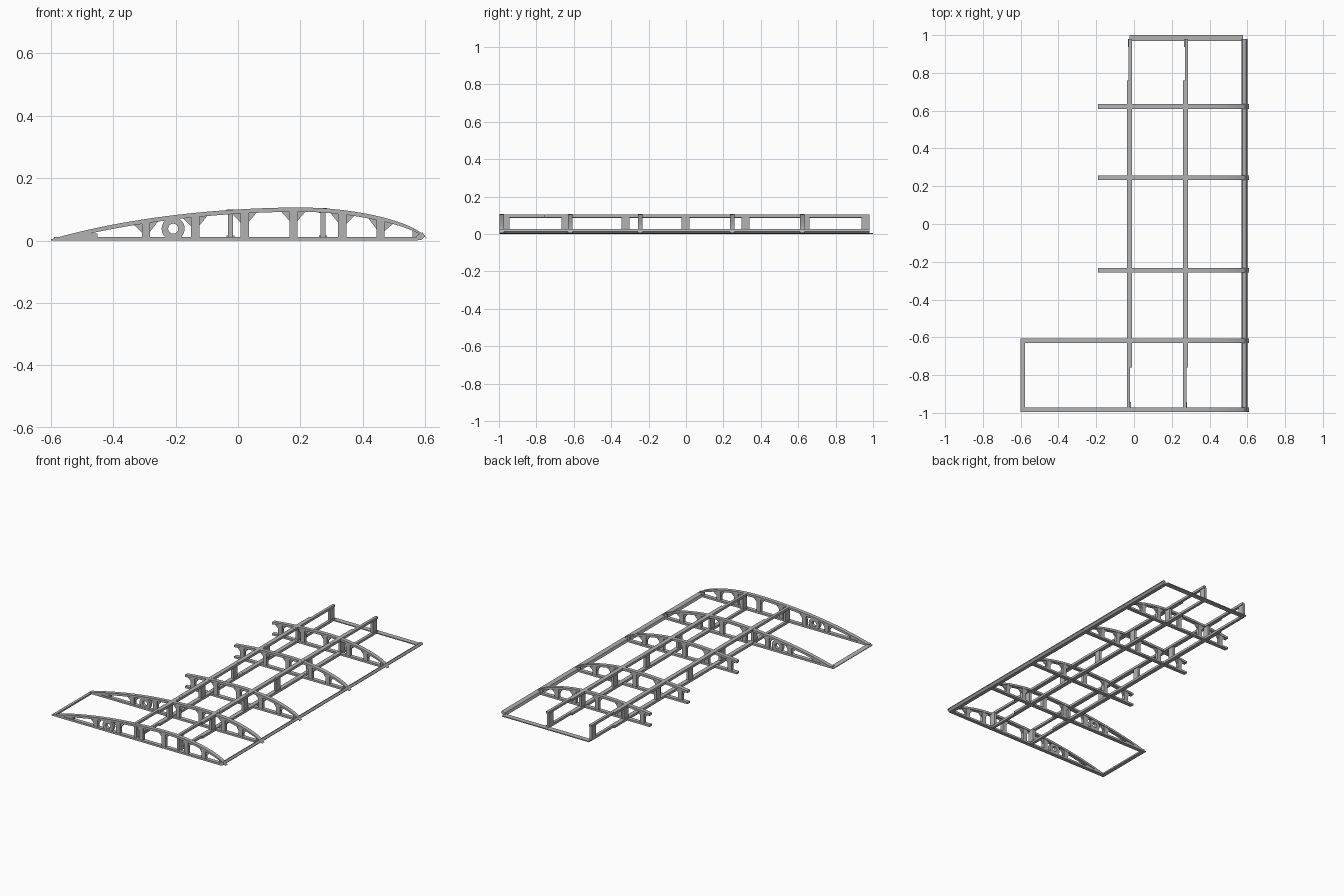
import bpy
import bmesh
import math
from mathutils import Vector
from mathutils.geometry import interpolate_bezier

default = bpy.data.objects.get("Cube")
if default:
    bpy.data.objects.remove(default, do_unlink=True)

# Single material
GREY = (0.45, 0.45, 0.45, 1.0)
grey = bpy.data.materials.new("plain grey")
grey.use_nodes = True
grey.diffuse_color = GREY
grey.node_tree.nodes["Principled BSDF"].inputs["Base Color"].default_value = GREY


def make_object(name, bm, smooth=False):
    bmesh.ops.recalc_face_normals(bm, faces=bm.faces)
    mesh = bpy.data.meshes.new(name)
    bm.to_mesh(mesh)
    bm.free()
    mesh.materials.append(grey)
    obj = bpy.data.objects.new(name, mesh)
    bpy.context.collection.objects.link(obj)
    if smooth:
        bpy.ops.object.select_all(action="DESELECT")
        obj.select_set(True)
        bpy.context.view_layer.objects.active = obj
        bpy.ops.object.shade_smooth_by_angle(angle=math.radians(30))
    return obj


def add_prism(bm, outline, y0, y1):
    """Extrude an (x, z) outline from y0 to y1."""
    front = [bm.verts.new((x, y0, z)) for x, z in outline]
    back = [bm.verts.new((x, y1, z)) for x, z in outline]
    bm.faces.new(front)
    bm.faces.new(back[::-1])
    n = len(outline)
    for i in range(n):
        j = (i + 1) % n
        bm.faces.new((front[i], back[i], back[j], front[j]))


def add_box(bm, x0, x1, y0, y1, z0, z1):
    add_prism(bm, [(x0, z0), (x1, z0), (x1, z1), (x0, z1)], y0, y1)


def add_strip(bm, outer, inner, y0, y1):
    """Curved bar between two matching (x, z) lines."""
    rings = [[bm.verts.new((p[0], y, p[1])) for p, y in ((o, y0), (o, y1), (i, y1), (i, y0))]
             for o, i in zip(outer, inner)]
    for a, b in zip(rings, rings[1:]):
        for k in range(4):
            m = (k + 1) % 4
            bm.faces.new((a[k], a[m], b[m], b[k]))
    bm.faces.new(rings[0])
    bm.faces.new(rings[-1][::-1])


# Upper airfoil line, from trailing edge over the crest to the nose
CREST = Vector((0.2, 0.106))
rear = interpolate_bezier(Vector((-0.6, 0.004)), Vector((-0.32, 0.085)),
                          Vector((0.0, 0.106)), CREST, 24)
nose = interpolate_bezier(CREST, Vector((0.38, 0.106)), Vector((0.56, 0.06)),
                          Vector((0.598, 0.015)), 18)
curve = [(p[0], p[1]) for p in rear + nose[1:]]


def top(x):
    for (xa, za), (xb, zb) in zip(curve, curve[1:]):
        if xa <= x <= xb:
            return za + (zb - za) * (x - xa) / (xb - xa)
    return curve[-1][1]


BAR = 0.014
HALF = 0.012
POSTS = (-0.295, -0.137, 0.021, 0.178, 0.335, 0.457)
CUT = -0.19


def build_rib(label, y, full):
    start = -0.6 if full else CUT
    line = [(start, top(start))] + [p for p in curve if p[0] > start + 0.001]
    inner = []
    for i, (x, z) in enumerate(line):
        a, b = line[max(i - 1, 0)], line[min(i + 1, len(line) - 1)]
        t = Vector((b[0] - a[0], b[1] - a[1])).normalized()
        ix = max(x + t[1] * -BAR, start) if i and z < 0.08 and x > 0 else x
        inner.append((ix, max(z - t[0] * BAR, 0.001)))
    # Curved top bar
    bm = bmesh.new()
    add_strip(bm, line, inner, y - HALF, y + HALF)
    make_object(label + "_top_bar", bm, True)
    # Straight bottom bar
    bm = bmesh.new()
    add_box(bm, start + (0.01 if full else 0), 0.575, y - HALF, y + HALF, 0, 0.012)
    make_object(label + "_bottom_bar", bm)
    # Upright posts with triangular gussets under the top bar
    bm = bmesh.new()
    for x in POSTS:
        if x < start:
            continue
        w = 0.0135
        add_prism(bm, [(x - w, 0.01), (x + w, 0.01), (x + w, top(x + w) - 0.006),
                       (x - w, top(x - w) - 0.006)], y - 0.01, y + 0.01)
        for s in (-1, 1):
            xa, xb = x + s * w, x + s * (w + 0.028)
            add_prism(bm, [(xa, top(xa) - 0.01), (xb, top(xb) - 0.01),
                           (xa, top(xa) - 0.042)], y - 0.005, y + 0.005)
    # Nose filler
    add_prism(bm, [(0.56, 0.004), (0.592, 0.01), (0.588, top(0.588) - 0.006),
                   (0.56, top(0.56) - 0.008)], y - 0.005, y + 0.005)
    if full:
        # Tail wedge
        add_prism(bm, [(-0.585, 0.003), (-0.45, 0.01), (-0.45, 0.022),
                       (-0.5, top(-0.5) - 0.008)], y - 0.008, y + 0.008)
    make_object(label + "_posts", bm)
    if full:
        build_ring(label + "_ring", y)


def build_ring(name, y):
    bm = bmesh.new()
    n = 32
    loops = []
    for r, yy in ((0.037, y - 0.01), (0.037, y + 0.01), (0.016, y + 0.01), (0.016, y - 0.01)):
        loops.append([bm.verts.new((-0.208 + r * math.cos(math.tau * i / n), yy,
                                    0.038 + r * math.sin(math.tau * i / n))) for i in range(n)])
    for k in range(4):
        a, b = loops[k], loops[(k + 1) % 4]
        for i in range(n):
            j = (i + 1) % n
            bm.faces.new((a[i], a[j], b[j], b[i]))
    make_object(name, bm, True)


RIBS = (("end_rib", -0.984, True), ("inner_full_rib", -0.618, True),
        ("short_rib_front", -0.245, False), ("short_rib_middle", 0.246, False),
        ("short_rib_back", 0.622, False))
for label, y, full in RIBS:
    build_rib(label, y, full)

# Two spars, each of paired overlapping strips above and below with posts between
for label, x, height in (("rear_spar", -0.024, 0.099), ("front_spar", 0.273, 0.104)):
    bm = bmesh.new()
    for z in (0.001, height - 0.015):
        add_box(bm, x - 0.013, x + 0.004, -0.98, 0.76, z, z + 0.015)
        add_box(bm, x - 0.004, x + 0.013, -0.76, 0.98, z, z + 0.0149)
    make_object(label + "_strips", bm)
    bm = bmesh.new()
    for i in range(7):
        y = -0.964 + 0.3205 * i
        add_box(bm, x - 0.008, x + 0.008, y - 0.021, y + 0.021, 0.012, height - 0.01)
    make_object(label + "_posts", bm)

# Leading edge rail
bm = bmesh.new()
add_prism(bm, [(0.568, 0), (0.588, 0.002), (0.6, 0.014), (0.592, 0.027), (0.574, 0.016)],
          -0.996, 0.98)
make_object("leading_edge", bm)

# Trailing edge rail
bm = bmesh.new()
add_prism(bm, [(-0.6, 0), (-0.576, 0), (-0.576, 0.01), (-0.6, 0.004)], -0.996, -0.606)
make_object("trailing_edge", bm)

# Flat strip closing the far end
bm = bmesh.new()
add_box(bm, -0.025, 0.578, 0.968, 1.0, 0, 0.006)
make_object("end_strip", bm)
